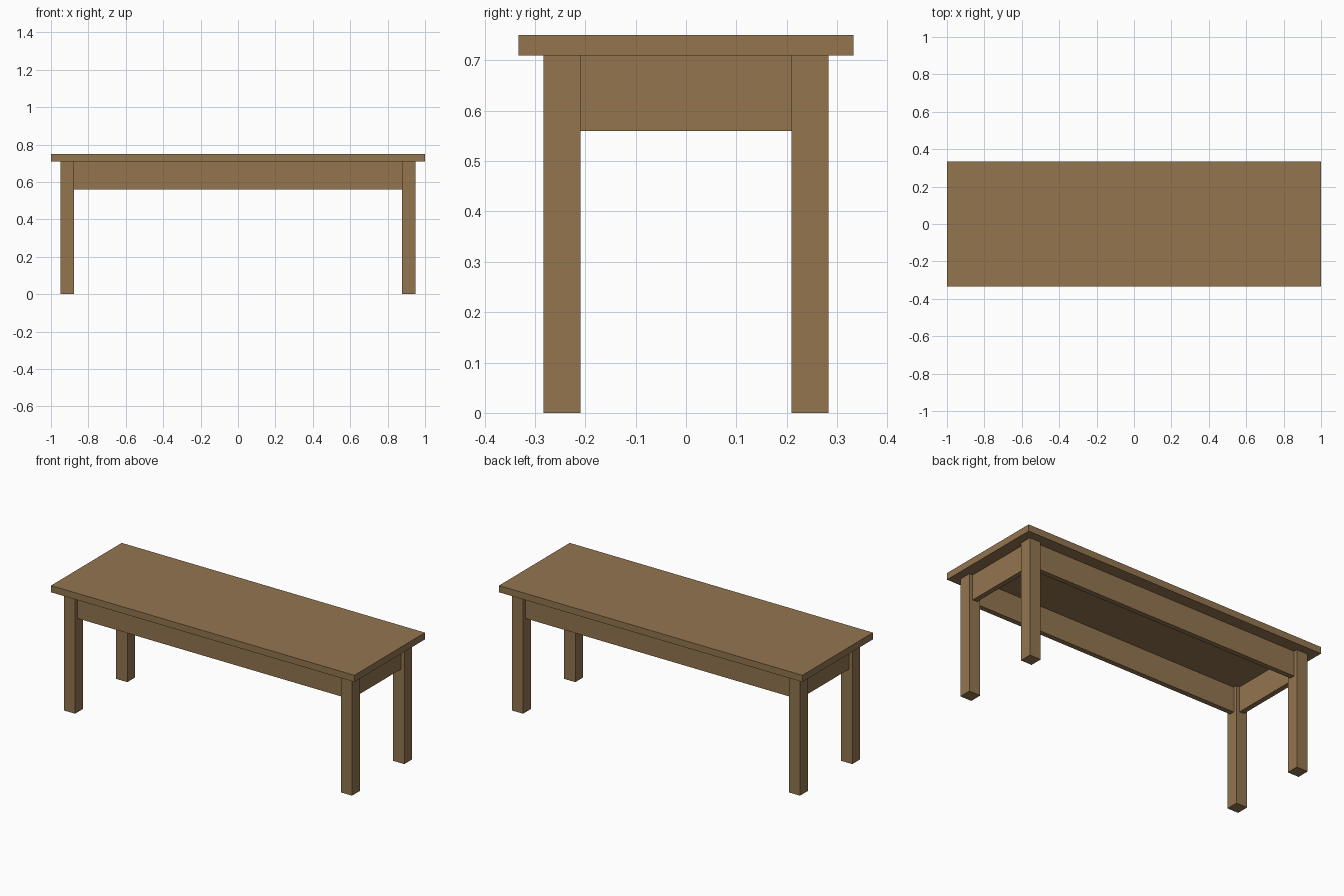
import bpy

if "Cube" in bpy.data.objects:
    bpy.data.objects.remove(bpy.data.objects["Cube"])

wood = bpy.data.materials.new("brown wood")
wood.diffuse_color = (0.292, 0.178, 0.078, 1)
wood.use_nodes = True
wood.node_tree.nodes["Principled BSDF"].inputs["Base Color"].default_value = wood.diffuse_color


def box(name, lo, hi):
    """Axis-aligned box between two corners."""
    size = [b - a for a, b in zip(lo, hi)]
    centre = [(a + b) / 2 for a, b in zip(lo, hi)]
    bpy.ops.mesh.primitive_cube_add(size=1, location=centre)
    ob = bpy.context.object
    ob.name = name
    ob.scale = size
    bpy.ops.object.transform_apply(location=False, rotation=False, scale=True)
    ob.data.materials.append(wood)
    return ob


HX, HY = 1.0, 0.333          # half size of the top
TOP, UNDER = 0.75, 0.71      # top slab heights
LX, LY = 0.95, 0.283         # outer faces of the legs
LEG = 0.0735                 # leg width
APRON_LOW = 0.56
RECESS, THICK = 0.022, 0.03  # apron set back from leg face, board thickness

# Top slab
box("table_top", (-HX, -HY, UNDER), (HX, HY, TOP))

# Legs
for sx, side in ((-1, "left"), (1, "right")):
    for sy, end in ((-1, "front"), (1, "back")):
        x, y = sx * (LX - LEG / 2), sy * (LY - LEG / 2)
        h = LEG / 2
        box(f"{end}_{side}_leg", (x - h, y - h, 0), (x + h, y + h, UNDER))

# Long aprons between the legs
ix, iy = LX - LEG, LY - LEG
for sy, end in ((-1, "front"), (1, "back")):
    y = sy * (LY - RECESS - THICK / 2)
    box(f"{end}_apron", (-ix, y - THICK / 2, APRON_LOW), (ix, y + THICK / 2, UNDER))

# Short aprons between the legs
for sx, side in ((-1, "left"), (1, "right")):
    x = sx * (LX - RECESS - THICK / 2)
    box(f"{side}_apron", (x - THICK / 2, -iy, APRON_LOW), (x + THICK / 2, iy, UNDER))
